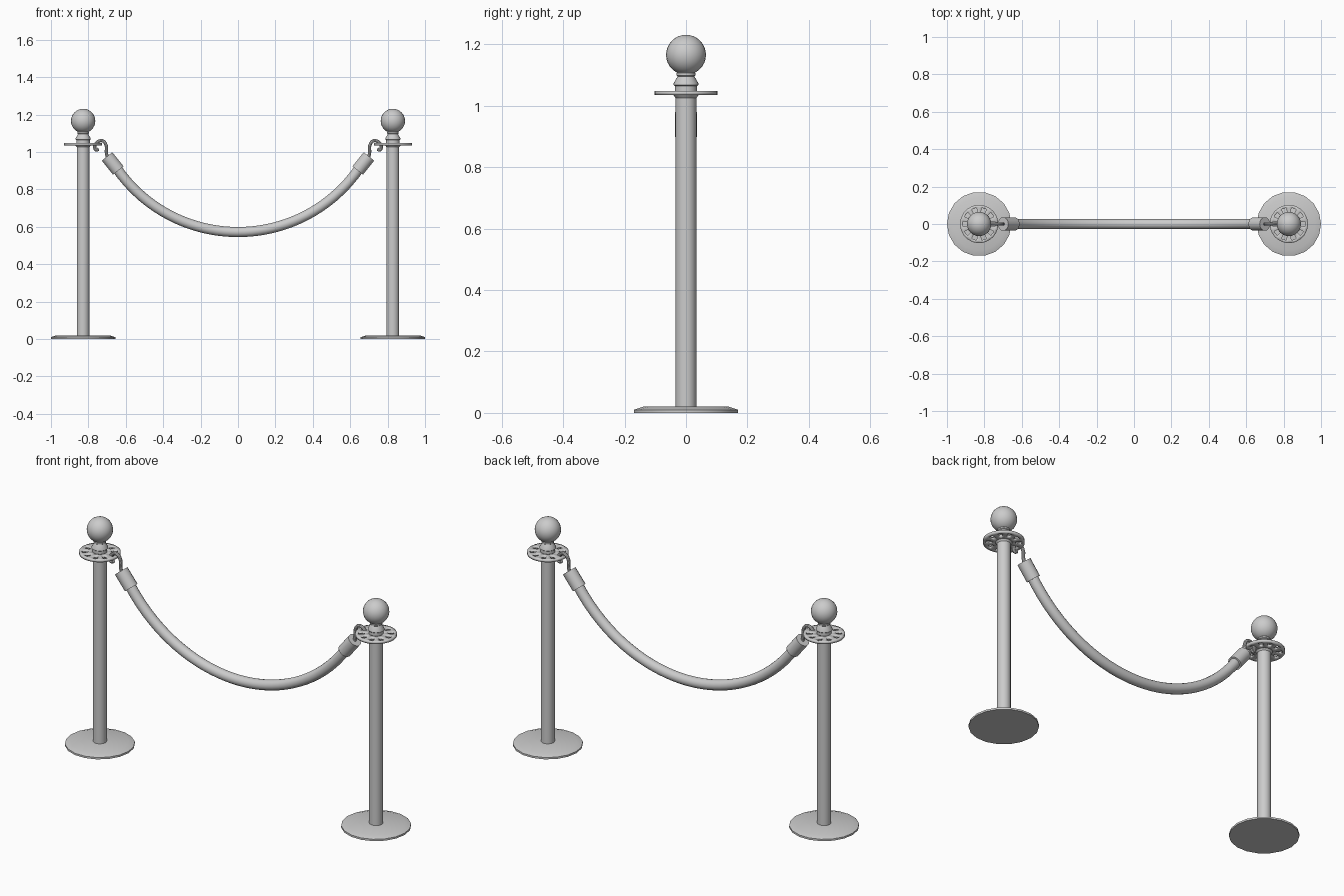
import bpy, bmesh, math

if "Cube" in bpy.data.objects:
    bpy.data.objects.remove(bpy.data.objects["Cube"])

POST_X = 0.828


def finish(ob, mirrored=True, angle=35):
    bpy.ops.object.select_all(action='DESELECT')
    ob.select_set(True)
    bpy.context.view_layer.objects.active = ob
    bpy.ops.object.shade_smooth_by_angle(angle=math.radians(angle))
    if mirrored:
        ob.modifiers.new("Mirror", 'MIRROR').use_axis[0] = True
    return ob


def to_object(name, bm):
    bmesh.ops.recalc_face_normals(bm, faces=bm.faces)
    me = bpy.data.meshes.new(name)
    bm.to_mesh(me)
    bm.free()
    ob = bpy.data.objects.new(name, me)
    bpy.context.collection.objects.link(ob)
    return ob


def lathe(name, profile, sides):
    """Revolve (radius, z) pairs about the right-hand post axis."""
    bm = bmesh.new()
    rings = []
    for r, z in profile:
        n = 1 if r == 0 else sides
        rings.append([bm.verts.new((POST_X + r * math.cos(math.tau * i / sides),
                                    r * math.sin(math.tau * i / sides), z)) for i in range(n)])
    for a, b in zip(rings, rings[1:]):
        for i in range(sides):
            quad = [a[i % len(a)], a[(i + 1) % len(a)], b[(i + 1) % len(b)], b[i % len(b)]]
            bm.faces.new(list(dict.fromkeys(quad)))
    return finish(to_object(name, bm))


def tube(name, points, radius, mirrored=True, smooth_path=False, res=6):
    cu = bpy.data.curves.new(name, 'CURVE')
    cu.dimensions = '3D'
    cu.bevel_depth = radius
    cu.bevel_resolution = res
    cu.use_fill_caps = True
    if smooth_path:
        sp = cu.splines.new('BEZIER')
        sp.resolution_u = 5
        sp.bezier_points.add(len(points) - 1)
        for p, (x, z) in zip(sp.bezier_points, points):
            p.co = (x, 0, z)
            p.handle_left_type = p.handle_right_type = 'AUTO'
    else:
        sp = cu.splines.new('POLY')
        sp.points.add(len(points) - 1)
        for p, (x, z) in zip(sp.points, points):
            p.co = (x, 0, z, 1)
    ob = bpy.data.objects.new(name, cu)
    bpy.context.collection.objects.link(ob)
    bpy.ops.object.select_all(action='DESELECT')
    ob.select_set(True)
    bpy.context.view_layer.objects.active = ob
    bpy.ops.object.convert(target='MESH')
    return finish(bpy.context.view_layer.objects.active, mirrored)


# Weighted bases and poles
lathe("base", [(0, 0), (0.172, 0), (0.172, 0.01), (0.142, 0.02), (0, 0.02)], 18)
lathe("pole", [(0, 0.015), (0.034, 0.015), (0.034, 1.026), (0.042, 1.036), (0, 1.036)], 20)

# Slotted rope plates: ten open slots
bm = bmesh.new()
SLOTS, N = 10, 40
rings = [[bm.verts.new((POST_X + r * math.cos(math.tau * (i - 1) / N),
                        r * math.sin(math.tau * (i - 1) / N), 1.048)) for i in range(N)]
         for r in (0.03, 0.058, 0.087, 0.102)]
for k, (a, b) in enumerate(zip(rings, rings[1:])):
    for i in range(N):
        if k == 1 and i % 4 < 2:
            continue
        bm.faces.new((a[i], b[i], b[(i + 1) % N], a[(i + 1) % N]))
plate = to_object("rope_plate", bm)
solid = plate.modifiers.new("Thickness", 'SOLIDIFY')
solid.thickness = 0.013
solid.offset = -1
finish(plate)

# Finials: collar, flared neck, ring and ball
lathe("finial_neck", [(0, 1.04), (0.036, 1.04), (0.036, 1.064), (0.041, 1.068), (0.040, 1.074),
                      (0.027, 1.096), (0.031, 1.099), (0.031, 1.106), (0.026, 1.112), (0, 1.112)], 24)
R, CZ = 0.065, 1.166
lathe("finial_ball", [(0, CZ - R)]
      + [(R * math.sin(math.pi * i / 16), CZ - R * math.cos(math.pi * i / 16)) for i in range(1, 16)]
      + [(0, CZ + R)], 24)

# Sagging rope
ARC = 0.788
rope = []
for i in range(37):
    x = -0.66 + 1.32 * i / 36
    rope.append((x, 0.572 + ARC - math.sqrt(ARC ** 2 - x ** 2)))
tube("rope", rope, 0.027, mirrored=False)

# Rope end sleeves and hooks
tube("rope_sleeve", [(0.64, 0.901), (0.70, 0.976)], 0.036)
tube("hook", [(0.697, 0.965), (0.704, 1.00), (0.704, 1.032), (0.725, 1.060), (0.754, 1.051),
              (0.766, 1.026), (0.758, 1.010), (0.745, 1.016)], 0.009, smooth_path=True, res=3)
